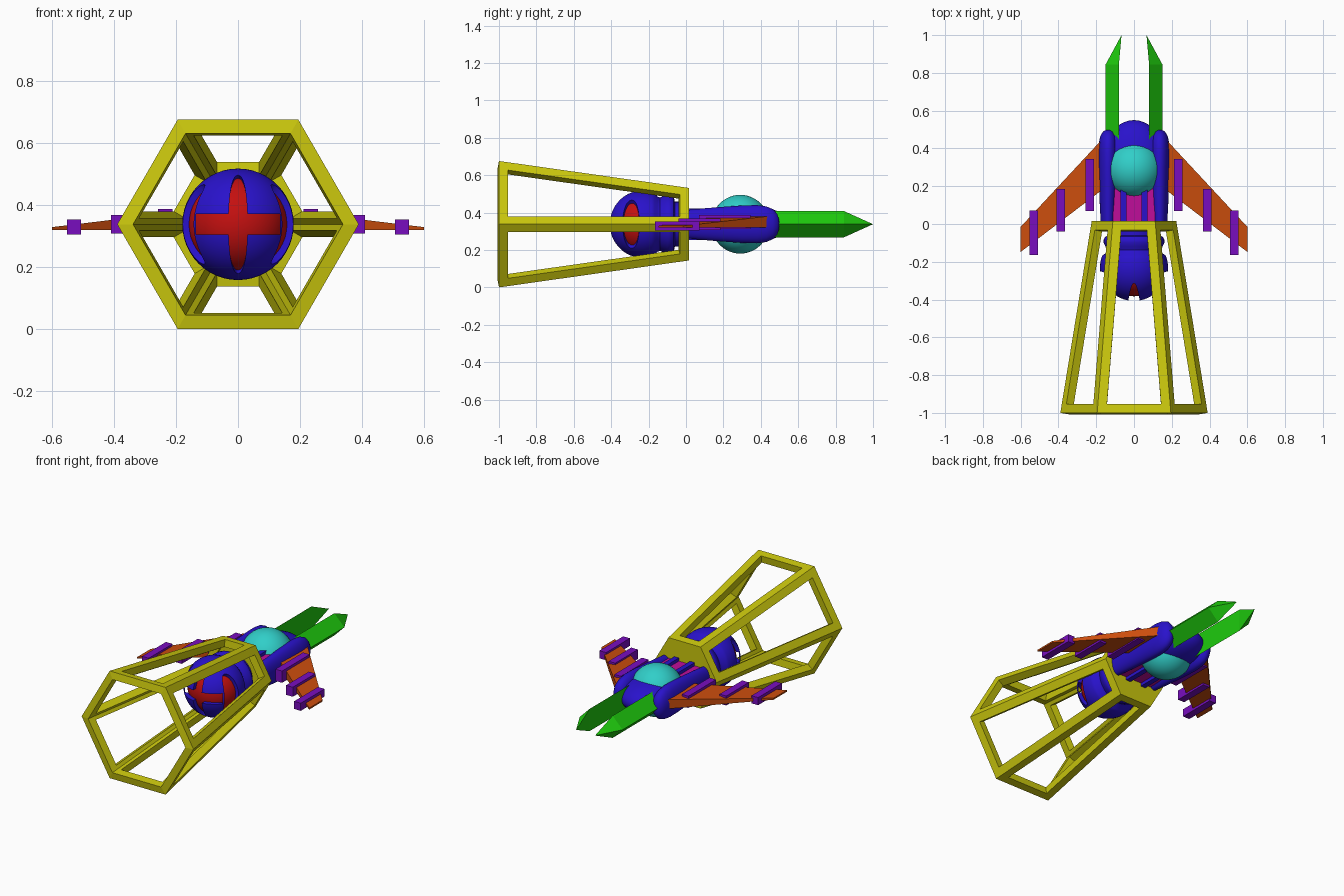
import bpy, bmesh, math
from mathutils import Matrix, Vector

if "Cube" in bpy.data.objects:
    bpy.data.objects.remove(bpy.data.objects["Cube"])

ZC = 0.338


def mat(name, rgb):
    m = bpy.data.materials.new(name)
    m.diffuse_color = (*rgb, 1)
    m.use_nodes = True
    m.node_tree.nodes["Principled BSDF"].inputs["Base Color"].default_value = m.diffuse_color
    return m


YELLOW = mat("yellow", (0.60, 0.58, 0.004))
BLUE = mat("blue", (0.022, 0.006, 0.60))
RED = mat("red", (0.55, 0.005, 0.005))
CYAN = mat("cyan", (0.03, 0.62, 0.58))
GREEN = mat("green", (0.013, 0.60, 0.004))
ORANGE = mat("orange", (0.60, 0.075, 0.004))
PURPLE = mat("purple", (0.19, 0.004, 0.52))
MAGENTA = mat("magenta", (0.52, 0.004, 0.32))


def make(name, bm, material, smooth=False):
    bmesh.ops.recalc_face_normals(bm, faces=bm.faces)
    me = bpy.data.meshes.new(name)
    bm.to_mesh(me)
    bm.free()
    ob = bpy.data.objects.new(name, me)
    bpy.context.collection.objects.link(ob)
    if material:
        me.materials.append(material)
    if smooth:
        shade(ob)
    return ob


def shade(ob):
    bpy.ops.object.select_all(action='DESELECT')
    ob.select_set(True)
    bpy.context.view_layer.objects.active = ob
    bpy.ops.object.shade_smooth_by_angle(angle=math.radians(40))


def box(name, loc, size, material):
    bm = bmesh.new()
    bmesh.ops.create_cube(bm, size=1, matrix=Matrix.Translation(loc) @ Matrix.Diagonal((*size, 1)))
    return make(name, bm, material)


def ellipsoid(name, loc, radii, material):
    bm = bmesh.new()
    bmesh.ops.create_uvsphere(bm, u_segments=40, v_segments=24, radius=1,
                              matrix=Matrix.Translation(loc) @ Matrix.Diagonal((*radii, 1)))
    return make(name, bm, material, True)


def lathe(name, profile, material, x=0, xscale=1):
    """Revolve (radius, y) points about the lengthwise axis."""
    bm = bmesh.new()
    vs = [bm.verts.new((r, y, 0)) for r, y in profile]
    es = [bm.edges.new(p) for p in zip(vs, vs[1:])]
    bmesh.ops.spin(bm, geom=vs + es, cent=(0, 0, 0), axis=(0, 1, 0),
                   angle=math.tau, steps=48)
    bmesh.ops.remove_doubles(bm, verts=bm.verts, dist=1e-5)
    bm.transform(Matrix.Translation((x, 0, ZC)) @ Matrix.Diagonal((xscale, 1, 1, 1)))
    return make(name, bm, material, True)


def loft(name, rings, material):
    """Skin between rings with equal point counts; a one-point ring is a tip."""
    bm = bmesh.new()
    rs = [[bm.verts.new(p) for p in ring] for ring in rings]
    for a, b in zip(rs, rs[1:]):
        n = len(a)
        for i in range(n):
            j = (i + 1) % n
            if len(b) == 1:
                bm.faces.new((a[i], a[j], b[0]))
            else:
                bm.faces.new((a[i], a[j], b[j], b[i]))
    for r in (rs[0], rs[-1]):
        if len(r) > 2:
            bm.faces.new(r)
    return make(name, bm, material)


# Hexagonal tapered cage: inset side panels are opened, then thickened inward
bm = bmesh.new()
rings = [[bm.verts.new((R * math.cos(i * math.pi / 3), y, ZC + R * math.sin(i * math.pi / 3)))
          for i in range(6)] for R, y in ((0.39, -1.0), (0.224, 0.015))]
sides = [bm.faces.new((rings[0][i], rings[0][(i + 1) % 6], rings[1][(i + 1) % 6], rings[1][i]))
         for i in range(6)]
bm.faces.new(rings[1])
bmesh.ops.recalc_face_normals(bm, faces=bm.faces)
if sides[1].normal.z < 0:
    bmesh.ops.reverse_faces(bm, faces=bm.faces)
bmesh.ops.inset_individual(bm, faces=sides, thickness=0.048, use_even_offset=True)
bmesh.ops.delete(bm, geom=sides, context='FACES')
cage = make("hex_cage", bm, YELLOW)
sol = cage.modifiers.new("thickness", 'SOLIDIFY')
sol.thickness = 0.045
sol.offset = -1
sol.use_even_offset = True

# Engine ball with neck and collar
prof = [(0.18 * math.sin(math.radians(a)), -0.23 - 0.18 * math.cos(math.radians(a)))
        for a in range(0, 111, 5)]
prof += [(0.148, -0.153), (0.143, -0.138), (0.152, -0.118), (0.161, -0.098),
         (0.16, -0.08), (0.15, -0.066), (0.12, -0.06), (0.12, 0.01), (0, 0.01)]
ball = lathe("engine_ball", prof, BLUE)

# Front cross and side slits showing the red core
cutters = [ellipsoid("vertical_slit_cutter", (0, -0.36, ZC), (0.032, 0.17, 0.165), None),
           box("horizontal_slit_cutter", (0, -0.37, ZC), (0.27, 0.19, 0.065), None)]
cutters += [ellipsoid("side_slit_cutter", (s * 0.17, -0.295, ZC), (0.11, 0.045, 0.155), None)
            for s in (-1, 1)]
bpy.context.view_layer.objects.active = ball
for c in cutters:
    b = ball.modifiers.new("slit", 'BOOLEAN')
    b.operation = 'DIFFERENCE'
    b.solver = 'EXACT'
    b.object = c
    bpy.ops.object.modifier_apply(modifier=b.name)
for c in cutters:
    bpy.data.objects.remove(c)
shade(ball)
ellipsoid("engine_core", (0, -0.228, ZC), (0.16, 0.155, 0.16), RED)

# Fuselage: nose, core and canopy bubble
ellipsoid("nose", (0, 0.33, ZC), (0.17, 0.22, 0.1), BLUE)
box("fuselage_core", (0, 0.15, ZC), (0.22, 0.30, 0.13), MAGENTA)
ellipsoid("canopy_bubble", (0, 0.29, ZC), (0.155, 0.155, 0.157), CYAN)

for s, side in ((-1, "left"), (1, "right")):
    # Rounded side hull and spine strip
    lathe(side + "_hull",
          [(0, 0), (0.075, 0), (0.085, 0.1), (0.093, 0.2), (0.1, 0.3), (0.102, 0.38),
           (0.095, 0.43), (0.08, 0.465), (0.055, 0.488), (0.028, 0.497), (0, 0.5)],
          BLUE, s * 0.136, 0.53)
    box(side + "_spine_strip", (s * 0.055, 0.11, ZC), (0.032, 0.22, 0.17), BLUE)

    # Pointed prong with a triangular section
    def section(y):
        return [(s * 0.08, y, ZC + 0.07), (s * 0.15, y, ZC), (s * 0.08, y, ZC - 0.07)]
    loft(side + "_prong", [section(0.42), section(0.845), [(s * 0.066, 1.0, ZC)]], GREEN)

    # Swept wing, thinner towards the tip
    def chord(x, y0, y1, z, h):
        return [(s * x, y0, z + h), (s * x, y1, z + h), (s * x, y1, z - h), (s * x, y0, z - h)]
    loft(side + "_wing", [chord(0.13, 0.49, 0.21, 0.354, 0.032),
                          chord(0.6, -0.015, -0.148, 0.324, 0.005)], ORANGE)

    # Wing pods
    for i, (x, y0, y1, z, h) in enumerate(((0.235, 0.07, 0.345, 0.35, 0.074),
                                           (0.387, -0.04, 0.185, 0.338, 0.06),
                                           (0.53, -0.165, 0.072, 0.329, 0.048))):
        box(f"{side}_wing_pod_{i + 1}", (s * x, (y0 + y1) / 2, z), (0.046, y1 - y0, h), PURPLE)
